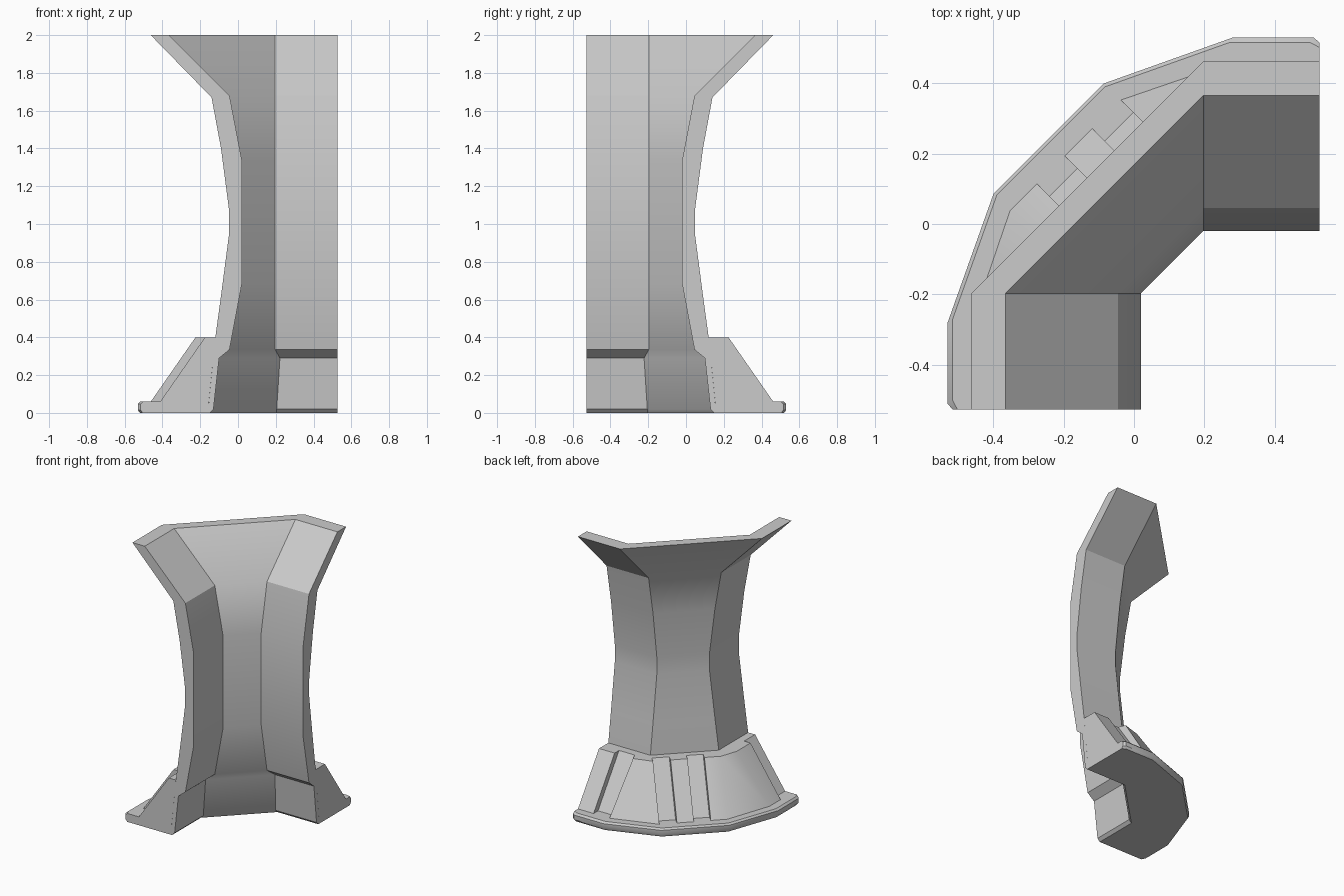
import bpy, bmesh
from math import sqrt, radians

if "Cube" in bpy.data.objects:
    bpy.data.objects.remove(bpy.data.objects["Cube"])

E = 0.528   # end planes of the two legs
C = 0.197   # where the legs turn into the diagonal


def loft(name, rings):
    """Closed rings of equal length joined by quads, capped at both ends."""
    bm = bmesh.new()
    vs = [[bm.verts.new(p) for p in r] for r in rings]
    n = len(rings[0])
    for a, b in zip(vs, vs[1:]):
        for i in range(n):
            j = (i + 1) % n
            bm.faces.new((a[i], a[j], b[j], b[i]))
    bm.faces.new(vs[0])
    bm.faces.new(vs[-1])
    bmesh.ops.recalc_face_normals(bm, faces=bm.faces)
    me = bpy.data.meshes.new(name)
    bm.to_mesh(me)
    bm.free()
    ob = bpy.data.objects.new(name, me)
    bpy.context.collection.objects.link(ob)
    bpy.ops.object.select_all(action='DESELECT')
    ob.select_set(True)
    bpy.context.view_layer.objects.active = ob
    bpy.ops.object.shade_smooth_by_angle(angle=radians(30))
    return ob


def path(d, z, c=C):
    """Four stations along the corner for a profile point d outward."""
    return [(-d, -E, z), (-d, -c, z), (c, d, z), (E, d, z)]


# Wall: profile swept round the corner (distance, height, turn)
outer = [(.462, 2), (.14, 1.67), (.09, 1.4), (.047, 1.07), (.047, .95),
         (.09, .62), (.12, .4), (.16, 0)]
inner = [(.15, 0, .205), (.13, .02, .205), (.10, .29, .222), (.045, .335),
         (-.02, .68), (-.02, 1.34), (.045, 1.68), (.365, 2)]
stations = list(zip(*[path(*p) for p in outer + inner]))
loft("corner_wall", stations)

# Foot plate: chamfered rim around the outside of the base
half = [(-.515, -E), (-.53, -.512), (-.53, -.28), (-.40, .085)]
rim = half + [(-y, -x) for x, y in reversed(half)]


def plate_ring(k, z):
    pts = [(x if x > .52 else x * k, y if y < -.52 else y * k, z) for x, y in rim]
    return pts + path(.155, z)[::-1]


loft("foot_plate", [plate_ring(.98, 0), plate_ring(1, .015),
                    plate_ring(1, .047), plate_ring(.975, .06)])

# Skirt: sloping buttress with recessed slots
lower, upper = [], []


def column(x, y, nx, ny, recessed=False, shift=(0, 0)):
    depth = .05 if recessed else 0
    run = .24
    x, y = x - nx * depth, y - ny * depth
    lower.append((x, y, .055))
    upper.append((x - nx * run + shift[0], y - ny * run + shift[1], .4))


def diagonal(s, recessed=False):
    r = 1 / sqrt(2)
    out = .395 * r
    column((s - out) * r, (s + out) * r, -r, r, recessed)


# first leg: slot at the end, then a raised panel
column(-.465, -E, -1, 0, True)
column(-.465, -.405, -1, 0, True)
column(-.465, -.405, -1, 0)
column(-.465, -.28, -1, 0, shift=(0, .03))
# diagonal: raised ribs alternating with slots
for s, rec in [(-.223, 0), (-.114, 0), (-.114, 1), (-.003, 1), (-.003, 0),
               (.108, 0), (.108, 1), (.223, 1), (.223, 0)]:
    diagonal(s, rec)
# second leg: slot, then a raised panel at the end
column(.28, .465, 0, 1, shift=(-.02, 0))
column(.282, .465, 0, 1, True)
column(.405, .465, 0, 1, True)
column(.405, .465, 0, 1)
column(E, .465, 0, 1)
loft("base_skirt", [lower + path(.155, .055)[::-1], upper + path(.12, .4)[::-1]])
